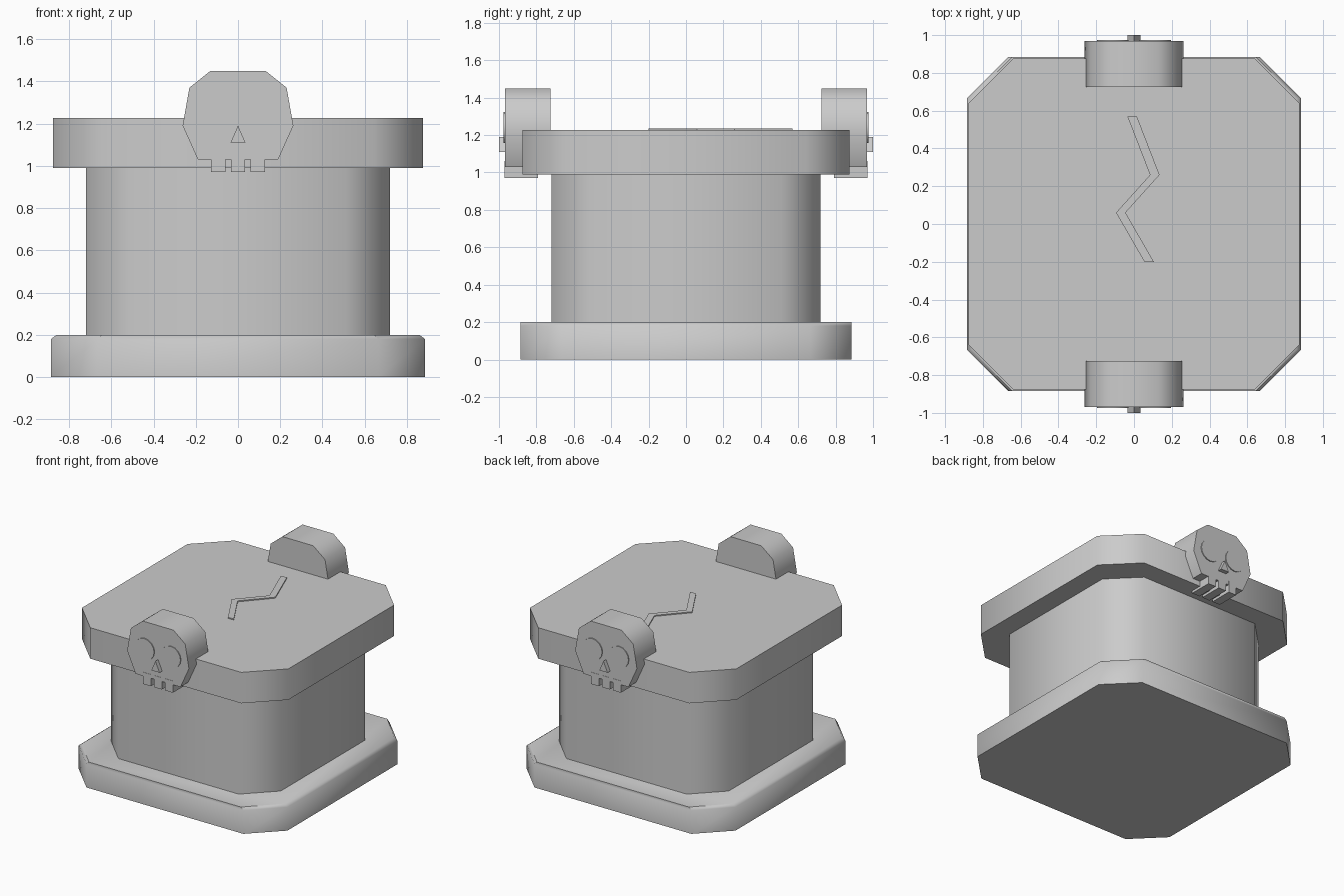
import bpy, bmesh, math

if "Cube" in bpy.data.objects:
    bpy.data.objects.remove(bpy.data.objects["Cube"])


def finish(name, bm, smooth=True):
    bmesh.ops.recalc_face_normals(bm, faces=bm.faces)
    mesh = bpy.data.meshes.new(name)
    bm.to_mesh(mesh)
    bm.free()
    obj = bpy.data.objects.new(name, mesh)
    bpy.context.collection.objects.link(obj)
    if smooth:
        bpy.ops.object.select_all(action='DESELECT')
        obj.select_set(True)
        bpy.context.view_layer.objects.active = obj
        bpy.ops.object.shade_smooth_by_angle(angle=math.radians(50))
    return obj


def loft(name, rings, smooth=True):
    """Closed solid through a list of equal-length point rings."""
    bm = bmesh.new()
    loops = [[bm.verts.new(p) for p in ring] for ring in rings]
    n = len(loops[0])
    for a, b in zip(loops, loops[1:]):
        for i in range(n):
            j = (i + 1) % n
            bm.faces.new((a[i], a[j], b[j], b[i]))
    bm.faces.new(loops[0][::-1])
    bm.faces.new(loops[-1])
    return finish(name, bm, smooth)


def octagon(half, cut, z, x_scale=1.0):
    c = half - cut
    pts = [(c, -half), (half, -c), (half, c), (c, half),
           (-c, half), (-half, c), (-half, -c), (-c, -half)]
    return [(x * x_scale, y, z) for x, y in pts]


def plate(name, profile, y0, y1, side, smooth=True):
    """Extrude an (x, z) profile in depth; side is -1 front, +1 back."""
    return loft(name, [[(-x * side, y * side, z) for x, z in profile]
                       for y in (y0, y1)], smooth)


# Chest: base with eased side edges, body, lid
loft("base", [octagon(0.885, 0.22, 0), octagon(0.885, 0.22, 0.18),
              octagon(0.885, 0.22, 0.2, 0.97)])
loft("body", [octagon(0.72, 0.21, 0.19), octagon(0.72, 0.21, 1.0)])
loft("lid", [octagon(0.875, 0.235, 0.99), octagon(0.875, 0.235, 1.227)])

# Raised zigzag crack on the lid
path = [(0.08, -0.2), (-0.07, 0.06), (0.11, 0.26), (-0.01, 0.57)]
w = 0.025
outline = [(x - w, y) for x, y in path] + [(x + w, y) for x, y in reversed(path)]
loft("lid_crack", [[(x, y, z) for x, y in outline] for z in (1.215, 1.235)], False)

# Skull ornaments, front and back
half = [(0.13, 1.45), (0.23, 1.37), (0.262, 1.19), (0.19, 1.03)]
skull = half + [(-x, z) for x, z in reversed(half)]
nose = [(-0.035, 1.11), (0.035, 1.11), (0, 1.19)]
for side, tag in ((-1, "front"), (1, "back")):
    plate(tag + "_skull", skull, 0.725, 0.968, side)
    plate(tag + "_nose", nose, 0.95, 1.0, side, False)
    for i, ex in enumerate((-0.112, 0.112)):
        eye = [(ex + 0.083 * math.cos(a * math.tau / 16),
                1.24 + 0.083 * math.sin(a * math.tau / 16)) for a in range(16)]
        plate(f"{tag}_eye_{i + 1}", eye, 0.95, 0.975, side)
    for i, (a, b) in enumerate(((-0.127, -0.06), (-0.033, 0.033), (0.06, 0.127))):
        tooth = [(a, 0.97), (b, 0.97), (b, 1.06), (a, 1.06)]
        plate(f"{tag}_tooth_{i + 1}", tooth, 0.79, 0.97, side, False)
